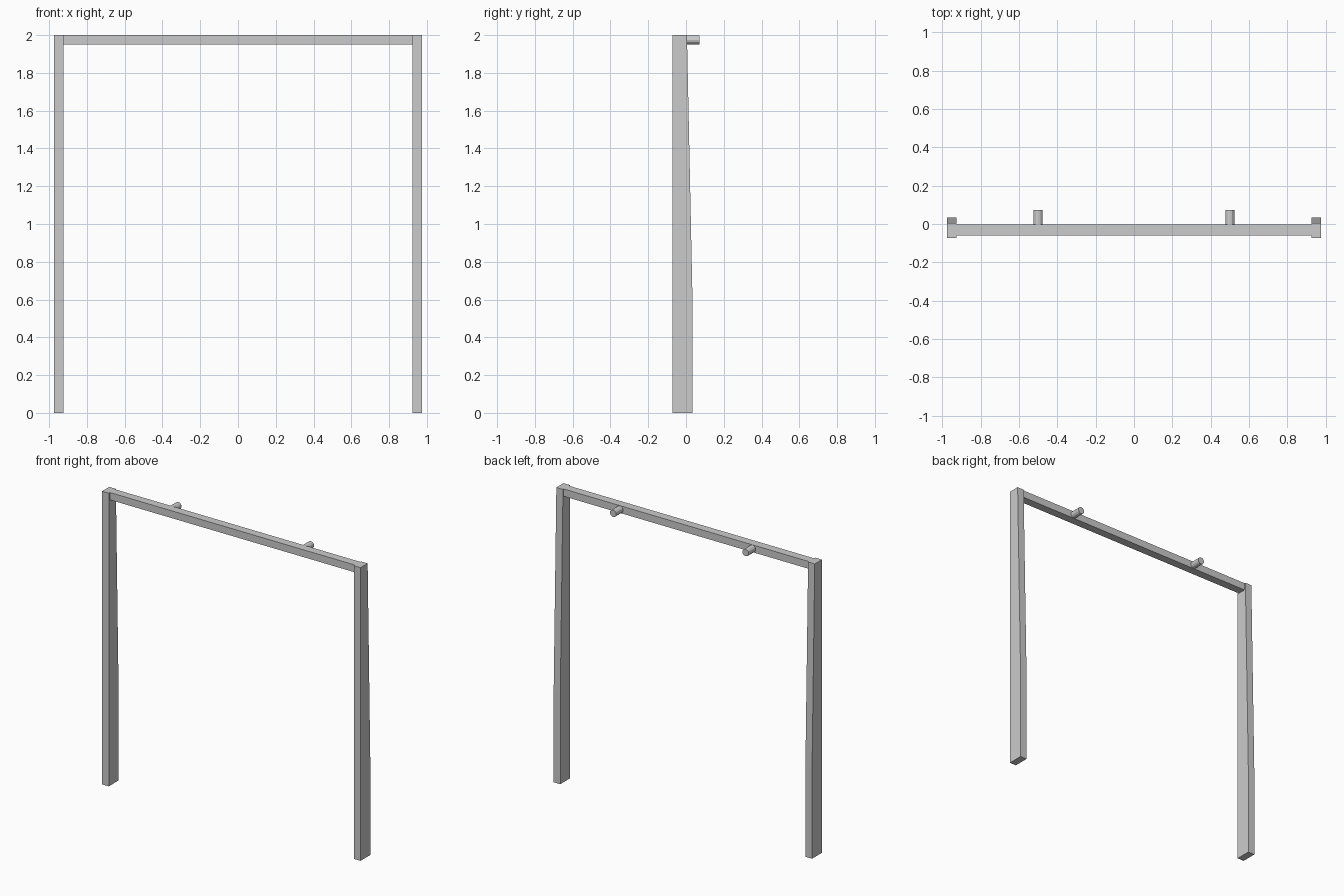
import bpy
import bmesh
import math
from mathutils import Matrix

cube = bpy.data.objects.get("Cube")
if cube:
    bpy.data.objects.remove(cube, do_unlink=True)

grey = bpy.data.materials.new("plain grey")
grey.use_nodes = True
colour = (0.60, 0.60, 0.60, 1)
grey.diffuse_color = colour
grey.node_tree.nodes["Principled BSDF"].inputs["Base Color"].default_value = colour


def add_object(name, bm):
    bmesh.ops.recalc_face_normals(bm, faces=bm.faces)
    mesh = bpy.data.meshes.new(name)
    bm.to_mesh(mesh)
    bm.free()
    mesh.materials.append(grey)
    obj = bpy.data.objects.new(name, mesh)
    bpy.context.collection.objects.link(obj)
    return obj


def extrude_profile(name, profile, x0, x1):
    """Extrude a closed (y, z) outline from x0 to x1."""
    bm = bmesh.new()
    face = bm.faces.new([bm.verts.new((x0, y, z)) for y, z in profile])
    new = bmesh.ops.extrude_face_region(bm, geom=[face])["geom"]
    verts = [v for v in new if isinstance(v, bmesh.types.BMVert)]
    bmesh.ops.translate(bm, vec=(x1 - x0, 0, 0), verts=verts)
    return add_object(name, bm)


INNER, OUTER, TOP = 0.925, 0.975, 2.0
BAR_BOTTOM, BAR_BACK = 1.95, -0.003

# Posts: straight at the foot, tapering towards the top on the back
post = [(-0.072, 0), (0.034, 0), (0.034, 0.62), (0.005, TOP), (-0.072, TOP)]
extrude_profile("left_post", post, INNER, OUTER)
extrude_profile("right_post", post, -OUTER, -INNER)

# Crossbar between the posts
bar = [(-0.06, BAR_BOTTOM), (BAR_BACK, BAR_BOTTOM), (BAR_BACK, TOP), (-0.06, TOP)]
extrude_profile("crossbar", bar, -INNER, INNER)

# Round pegs on the back of the crossbar
PEG_END = 0.072
for name, x in (("left_peg", 0.5), ("right_peg", -0.5)):
    bm = bmesh.new()
    place = Matrix.Translation((x, (BAR_BACK + PEG_END) / 2, 1.975))
    bmesh.ops.create_cone(bm, cap_ends=True, segments=12, radius1=0.024, radius2=0.024,
                          depth=PEG_END - BAR_BACK,
                          matrix=place @ Matrix.Rotation(math.pi / 2, 4, "X"))
    add_object(name, bm)
